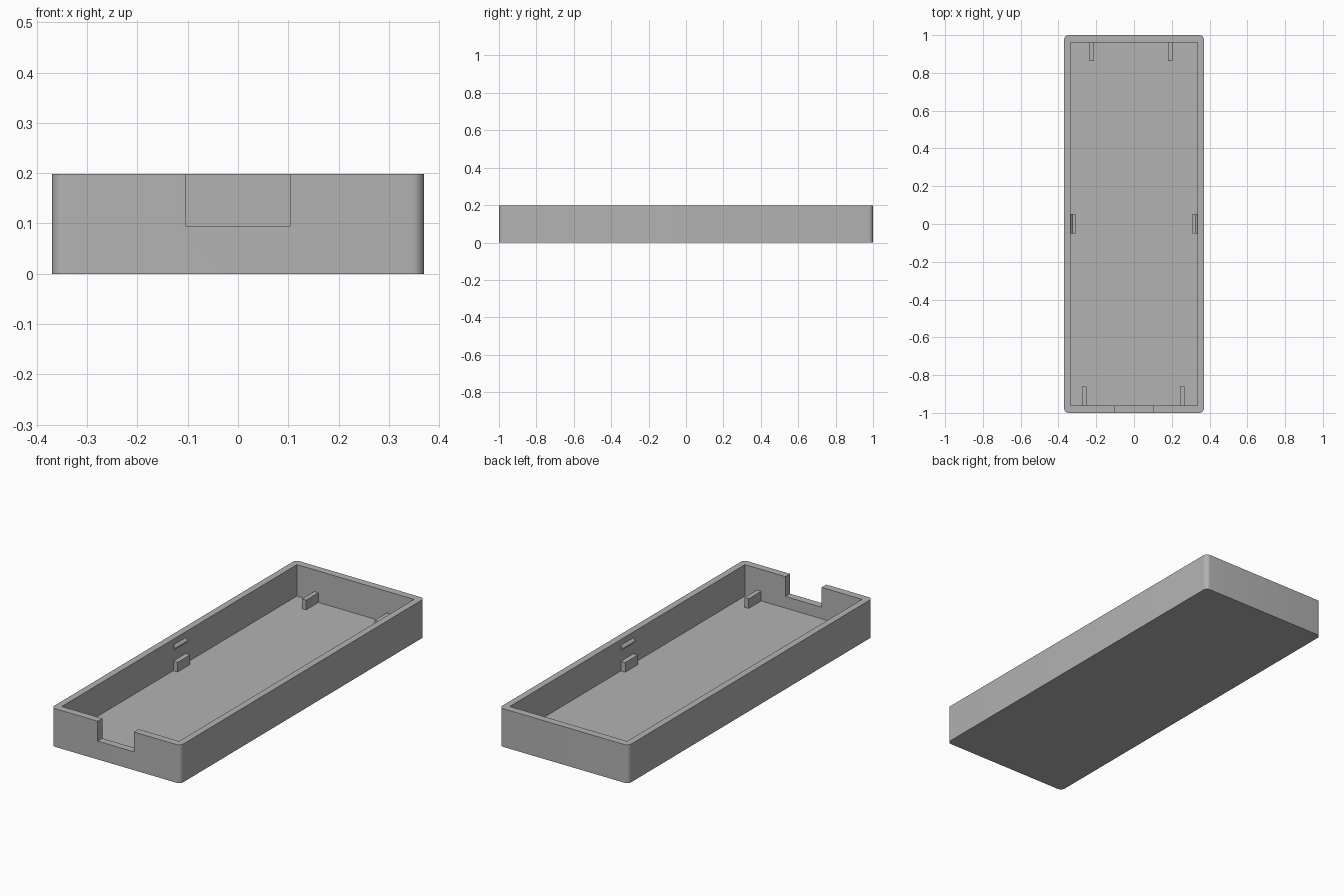
import bpy, bmesh

if "Cube" in bpy.data.objects:
    bpy.data.objects.remove(bpy.data.objects["Cube"])

grey = bpy.data.materials.new("plain grey")
grey.diffuse_color = (0.45, 0.45, 0.45, 1)
grey.use_nodes = True
grey.node_tree.nodes["Principled BSDF"].inputs["Base Color"].default_value = grey.diffuse_color


def finish(name, bm):
    bmesh.ops.recalc_face_normals(bm, faces=bm.faces)
    mesh = bpy.data.meshes.new(name)
    bm.to_mesh(mesh)
    bm.free()
    mesh.materials.append(grey)
    obj = bpy.data.objects.new(name, mesh)
    bpy.context.collection.objects.link(obj)
    return obj


def box(name, x0, x1, y0, y1, z0, z1, corner=0):
    """Box from its limits, with optionally rounded upright edges."""
    bm = bmesh.new()
    bmesh.ops.create_cube(bm, size=1)
    for v in bm.verts:
        v.co.x = x1 if v.co.x > 0 else x0
        v.co.y = y1 if v.co.y > 0 else y0
        v.co.z = z1 if v.co.z > 0 else z0
    if corner:
        upright = [e for e in bm.edges
                   if abs(e.verts[0].co.z - e.verts[1].co.z) > 0.01]
        bmesh.ops.bevel(bm, geom=upright, offset=corner, segments=8,
                        profile=0.5, affect='EDGES')
    return finish(name, bm)


W, L, H = 0.37, 1.0, 0.198      # outer half width, half length, height
IW, IL, FLOOR = 0.336, 0.962, 0.035
PEG_TOP = 0.085

# Tray: rounded block, hollowed, with a notch in the front wall
tray = box("tray", -W, W, -L, L, 0, H, corner=0.024)
cutters = [box("cavity_cutter", -IW, IW, -IL, IL, FLOOR, H + 0.1),
           box("notch_cutter", -0.104, 0.104, -L - 0.1, -IL + 0.05, 0.095, H + 0.1)]
for cutter in cutters:
    mod = tray.modifiers.new("cut", 'BOOLEAN')
    mod.operation = 'DIFFERENCE'
    mod.solver = 'EXACT'
    mod.object = cutter
bpy.context.view_layer.objects.active = tray
tray.select_set(True)
for mod in list(tray.modifiers):
    bpy.ops.object.modifier_apply(modifier=mod.name)
for cutter in cutters:
    bpy.data.objects.remove(cutter)
bpy.ops.object.shade_smooth_by_angle(angle=0.5)

# Support pegs standing on the floor against the end walls
for name, x, y0, y1 in (("front_left_peg", -0.263, -IL, -0.86),
                        ("front_right_peg", 0.255, -IL, -0.86),
                        ("back_left_peg", -0.225, 0.862, IL),
                        ("back_right_peg", 0.192, 0.862, IL)):
    box(name, x - 0.0125, x + 0.0125, y0, y1, FLOOR, PEG_TOP)

# Side pegs, each with a small snap ridge above it on the wall
for side, s in (("left", -1), ("right", 1)):
    x0, x1 = sorted((s * IW, s * 0.311))
    box(side + "_side_peg", x0, x1, -0.05, 0.053, FLOOR, PEG_TOP)

    bm = bmesh.new()
    profile = ((IW, 0.142), (IW - 0.013, 0.155), (IW, 0.168))
    face = bm.faces.new([bm.verts.new((s * x, -0.05, z)) for x, z in profile])
    out = bmesh.ops.extrude_face_region(bm, geom=[face])
    bmesh.ops.translate(bm, vec=(0, 0.103, 0),
                        verts=[g for g in out["geom"]
                               if isinstance(g, bmesh.types.BMVert)])
    finish(side + "_snap_ridge", bm)
